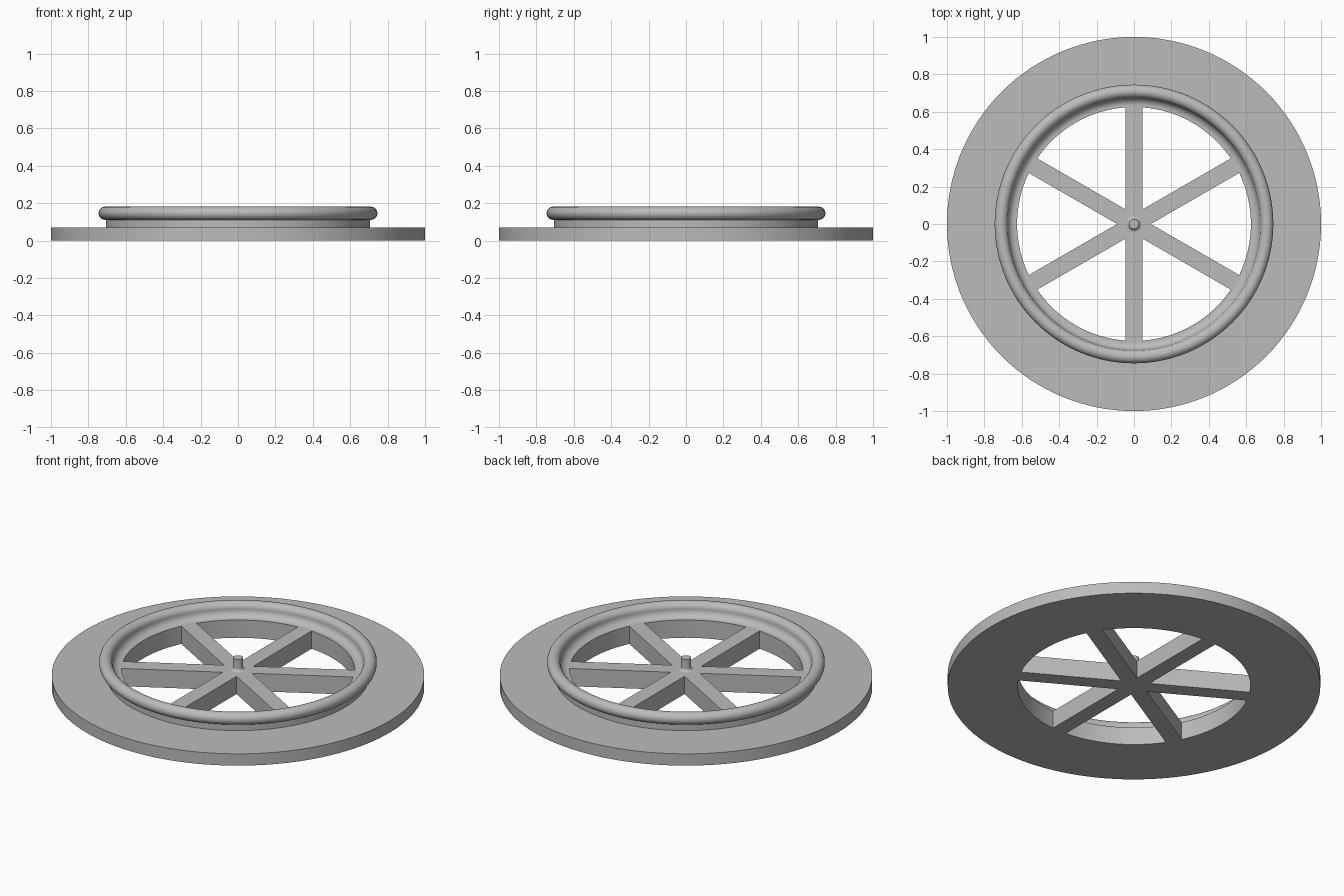
import bpy
import bmesh
from math import pi, sin, cos, radians
from mathutils import Matrix, Vector

cube = bpy.data.objects.get("Cube")
if cube:
    bpy.data.objects.remove(cube, do_unlink=True)

SEGMENTS = 128
SPOKE_TOP = 0.105
HOLE = 0.625

grey = bpy.data.materials.new("plain_grey")
grey.use_nodes = True
grey.diffuse_color = (0.5, 0.5, 0.5, 1)
grey.node_tree.nodes["Principled BSDF"].inputs["Base Color"].default_value = (0.5, 0.5, 0.5, 1)


def finish(name, bm):
    """Turn a bmesh into a shaded, coloured object."""
    bmesh.ops.recalc_face_normals(bm, faces=bm.faces)
    mesh = bpy.data.meshes.new(name)
    bm.to_mesh(mesh)
    bm.free()
    mesh.materials.append(grey)
    obj = bpy.data.objects.new(name, mesh)
    bpy.context.collection.objects.link(obj)
    bpy.ops.object.select_all(action="DESELECT")
    obj.select_set(True)
    bpy.context.view_layer.objects.active = obj
    bpy.ops.object.shade_smooth_by_angle(angle=radians(30))
    return obj


def lathe(name, profile, closed=True):
    """Spin an (r, z) profile around the vertical axis."""
    bm = bmesh.new()
    verts = [bm.verts.new((r, 0, z)) for r, z in profile]
    pairs = list(zip(verts, verts[1:]))
    if closed:
        pairs.append((verts[-1], verts[0]))
    edges = [bm.edges.new(p) for p in pairs]
    bmesh.ops.spin(bm, geom=verts + edges, cent=(0, 0, 0), axis=(0, 0, 1),
                   angle=2 * pi, steps=SEGMENTS, use_duplicate=False)
    bmesh.ops.remove_doubles(bm, verts=bm.verts, dist=1e-5)
    return finish(name, bm)


def arc(r, z, radius, start, end, steps=10):
    """Points on a circular arc, angles in degrees."""
    angles = [radians(start + (end - start) * i / steps) for i in range(steps + 1)]
    return [(r + radius * cos(a), z + radius * sin(a)) for a in angles]


# Flat flange, raised neck, rounded rim and inner fillet as one turned part
rim_r, rim_z, bead = 0.71, 0.146, 0.035
fillet = rim_z - SPOKE_TOP
profile = [(HOLE, 0), (1, 0), (1, 0.07), (0.705, 0.07)]
profile += arc(rim_r, rim_z, bead, -98, 180, 32)
profile += arc(rim_r - bead - fillet, rim_z, fillet, 0, -90)[1:]
profile.append((HOLE, SPOKE_TOP))
lathe("flanged_rim", profile)

# Three full-width bars merged into six spokes around a shared centre
half = 0.045
crotch = half / sin(radians(30))
bm = bmesh.new()
outline = []
for i in range(6):
    turn = Matrix.Rotation(radians(30 + 60 * i), 3, "Z")
    for point in ((HOLE + 0.005, -half), (HOLE + 0.005, half)):
        outline.append(turn @ Vector((*point, 0)))
    outline.append(Matrix.Rotation(radians(60 + 60 * i), 3, "Z") @ Vector((crotch, 0, 0)))
base = bm.faces.new([bm.verts.new(p) for p in outline])
top = bmesh.ops.extrude_face_region(bm, geom=[base])
raised = [v for v in top["geom"] if isinstance(v, bmesh.types.BMVert)]
bmesh.ops.translate(bm, verts=raised, vec=(0, 0, SPOKE_TOP))
finish("spokes", bm)

# Centre post with a flared foot
flare = 0.018
post = [(0, SPOKE_TOP - 0.005), (0.045, SPOKE_TOP - 0.005)]
post += arc(0.045, SPOKE_TOP + flare, flare, -90, -180, 8)
post += [(0.027, 0.175), (0, 0.175)]
lathe("centre_post", post, closed=False)
